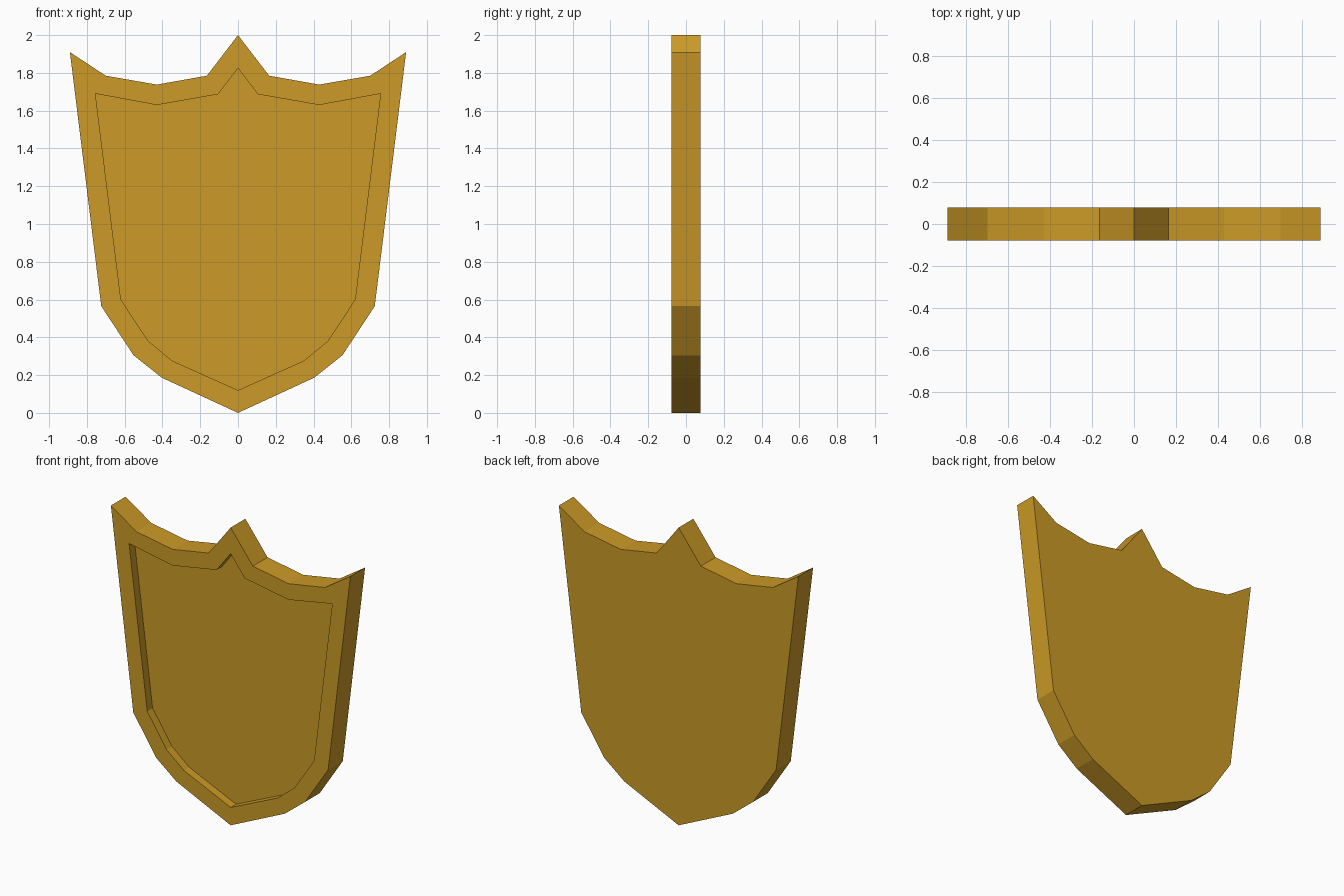
import bpy
import bmesh

cube = bpy.data.objects.get("Cube")
if cube:
    bpy.data.objects.remove(cube, do_unlink=True)

HALF_DEPTH = 0.078
RECESS = 0.057

# Left half outlines (x, z), from the top point down to the bottom tip
OUTER = [(0, 2), (0.165, 1.785), (0.43, 1.738), (0.7, 1.785), (0.89, 1.91),
         (0.724, 0.565), (0.553, 0.305), (0.403, 0.186), (0, 0)]
INNER = [(0, 1.825), (0.105, 1.687), (0.43, 1.63), (0.755, 1.69),
         (0.62, 0.6), (0.476, 0.381), (0.348, 0.276), (0, 0.12)]


def mirrored(half):
    """Close a half outline by reflecting it across x = 0."""
    return half + [(-x, z) for x, z in half[-2:0:-1]]


def ring(bm, outline, y):
    return [bm.verts.new((x, y, z)) for x, z in outline]


def bridge(bm, a, b):
    """Join two closed rings, dropping doubled corners."""
    for i in range(len(a)):
        j = (i + 1) % len(a)
        corners = list(dict.fromkeys((a[i], a[j], b[j], b[i])))
        if len(corners) > 2:
            bm.faces.new(corners)


# Gold material
gold = bpy.data.materials.new("gold")
gold.use_nodes = True
colour = (0.604, 0.323, 0.02, 1)
gold.diffuse_color = colour
gold.node_tree.nodes["Principled BSDF"].inputs["Base Color"].default_value = colour

# Shield: solid back, side walls, raised front rim and recessed panel
bm = bmesh.new()
back = ring(bm, mirrored(OUTER), HALF_DEPTH)
front = ring(bm, mirrored(OUTER), -HALF_DEPTH)
lip = ring(bm, mirrored(INNER), -HALF_DEPTH)
panel = ring(bm, mirrored(INNER), -HALF_DEPTH + RECESS)

bm.faces.new(back)
bm.faces.new(panel)
bridge(bm, back, front)
bridge(bm, lip, panel)

# The upper corner of the lip serves two outer points on each side
lip_matched = []
for i, vert in enumerate(lip):
    lip_matched += [vert] * (2 if i in (3, len(lip) - 3) else 1)
bridge(bm, front, lip_matched)

bmesh.ops.recalc_face_normals(bm, faces=bm.faces)
mesh = bpy.data.meshes.new("shield")
bm.to_mesh(mesh)
bm.free()
mesh.materials.append(gold)
shield = bpy.data.objects.new("shield", mesh)
bpy.context.collection.objects.link(shield)
